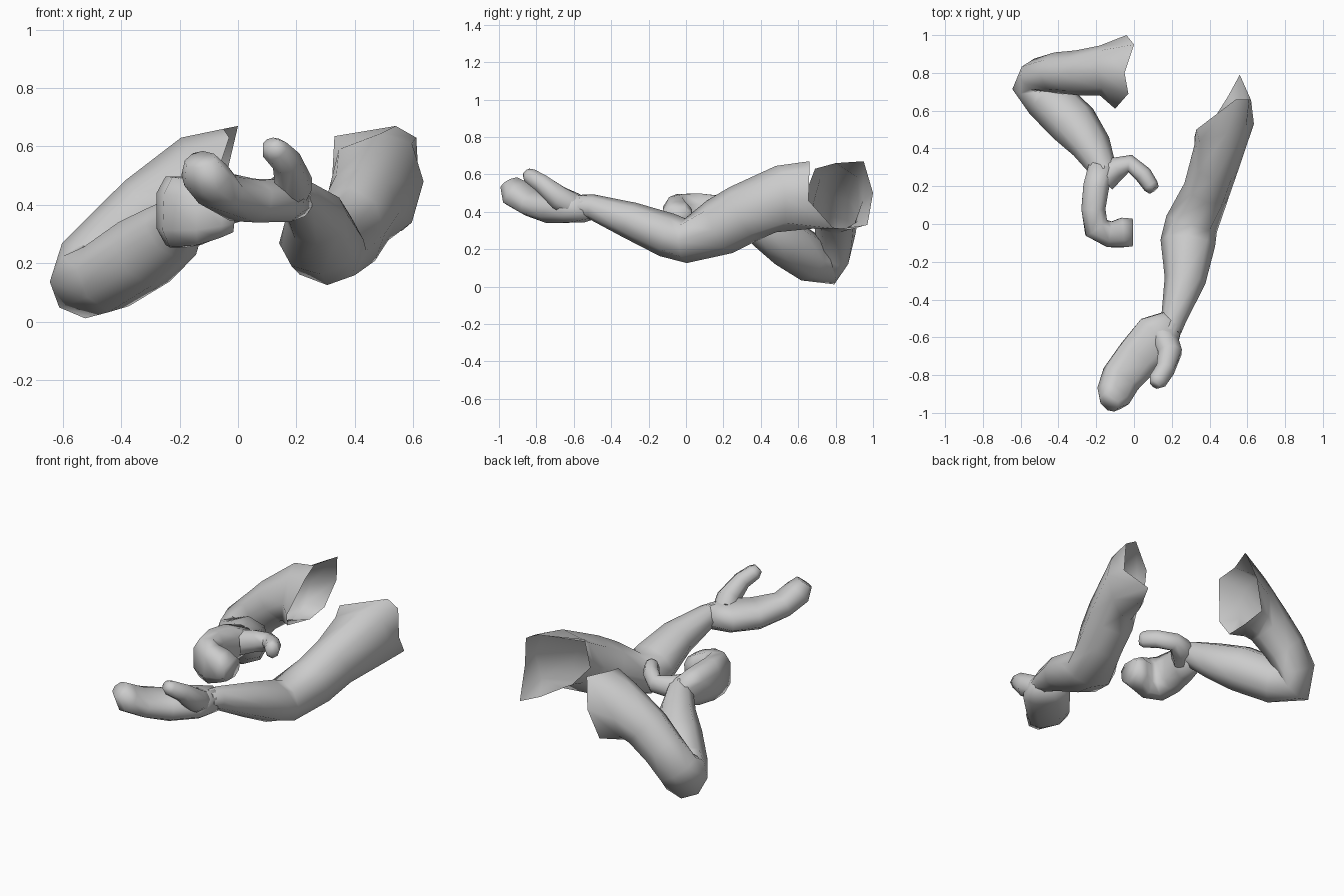
import bpy, math
from mathutils import Vector

SIDES = 8
skin = bpy.data.materials.new("plain_grey")
skin.diffuse_color = (0.6, 0.6, 0.6, 1)


def soft(v, power):
    return math.copysign(abs(v) ** power, v)


def loft(name, rings, hint, rim=None, power=1.0, phase=0.0):
    """Tube through rings (x, y, z, half size along hint, half size across, tilt of hint).
    Rim rows are put before the first ring as an open ragged end; power under 1 squares the section."""
    cs = [Vector(r[:3]) for r in rings]
    verts, faces = [], []
    if rim:
        verts += rim
    for i, r in enumerate(rings):
        before = (cs[i] - cs[i - 1]).normalized() if i else Vector()
        after = (cs[i + 1] - cs[i]).normalized() if i + 1 < len(cs) else Vector()
        t = (before + after).normalized()
        side = Vector(hint) + Vector((0, 0, r[5] if len(r) > 5 else 0))
        side = (side - t * side.dot(t)).normalized()
        up = t.cross(side)
        for k in range(SIDES):
            a = math.tau * (k + phase) / SIDES
            verts.append(cs[i] + 1.04 * (side * r[3] * soft(math.cos(a), power)
                                         + up * r[4] * soft(math.sin(a), power)))
    n = len(verts) // SIDES
    for i in range(n - 1):
        for k in range(SIDES):
            j = (k + 1) % SIDES
            faces.append((i * SIDES + k, i * SIDES + j, (i + 1) * SIDES + j, (i + 1) * SIDES + k))
    if not rim:
        faces.append(tuple(reversed(range(SIDES))))
    faces.append(tuple(range((n - 1) * SIDES, n * SIDES)))
    me = bpy.data.meshes.new(name)
    me.from_pydata([tuple(v) for v in verts], [], faces)
    me.materials.append(skin)
    ob = bpy.data.objects.new(name, me)
    bpy.context.collection.objects.link(ob)
    bpy.ops.object.select_all(action='DESELECT')
    ob.select_set(True)
    bpy.context.view_layer.objects.active = ob
    bpy.ops.object.shade_smooth_by_angle(angle=math.radians(75))
    return ob


# Outstretched arm, open at the shoulder
loft("outstretched_arm", [
    (0.425, 0.31, 0.39, 0.125, 0.155),
    (0.385, 0.18, 0.32, 0.12, 0.15),
    (0.305, 0.0, 0.245, 0.135, 0.115),
    (0.285, -0.10, 0.275, 0.14, 0.115),
    (0.27, -0.30, 0.355, 0.105, 0.095),
    (0.21, -0.50, 0.425, 0.065, 0.065),
    (0.19, -0.56, 0.43, 0.06, 0.06)], (1, 0, 0),
    rim=[(0.62, 0.655, 0.46), (0.61, 0.66, 0.63), (0.54, 0.66, 0.67), (0.33, 0.50, 0.635),
         (0.32, 0.46, 0.45), (0.40, 0.52, 0.35), (0.50, 0.68, 0.31), (0.56, 0.79, 0.31),
         # second row behind the ragged edge
         (0.635, 0.53, 0.48), (0.595, 0.52, 0.61), (0.49, 0.48, 0.645), (0.345, 0.44, 0.59),
         (0.32, 0.42, 0.45), (0.385, 0.43, 0.33), (0.495, 0.48, 0.29), (0.595, 0.53, 0.34)])

# Cupped hand with the palm up, finger side raised
loft("outstretched_hand", [
    (0.205, -0.51, 0.425, 0.065, 0.065),
    (0.13, -0.59, 0.415, 0.13, 0.075),
    (0.025, -0.705, 0.415, 0.12, 0.075, -0.05),
    (-0.07, -0.82, 0.45, 0.105, 0.065, -0.25),
    (-0.11, -0.91, 0.50, 0.09, 0.07, -0.35),
    (-0.13, -0.945, 0.555, 0.055, 0.045, -0.3)], (0.78, -0.62, 0), power=0.8, phase=0.5)
loft("outstretched_thumb", [
    (0.155, -0.59, 0.43, 0.075, 0.065),
    (0.19, -0.68, 0.475, 0.065, 0.065),
    (0.165, -0.77, 0.55, 0.05, 0.05),
    (0.125, -0.83, 0.59, 0.048, 0.042),
    (0.11, -0.85, 0.61, 0.03, 0.025)], (0.78, -0.62, 0))

# Bent arm, open at the shoulder, folding sharply at the elbow
loft("bent_arm", [
    (-0.30, 0.80, 0.38, 0.13, 0.115),
    (-0.41, 0.80, 0.285, 0.12, 0.105),
    (-0.495, 0.79, 0.19, 0.13, 0.09),
    (-0.515, 0.745, 0.135, 0.13, 0.125),
    (-0.45, 0.66, 0.155, 0.125, 0.125),
    (-0.32, 0.53, 0.24, 0.13, 0.125),
    (-0.225, 0.41, 0.31, 0.11, 0.095),
    (-0.175, 0.31, 0.37, 0.075, 0.075),
    (-0.16, 0.27, 0.385, 0.065, 0.07)], (-0.67, -0.10, 0.74),
    rim=[(-0.05, 0.80, 0.66), (0.0, 0.95, 0.67), (-0.04, 1.0, 0.50), (-0.10, 0.97, 0.33),
         (-0.10, 0.83, 0.31), (-0.13, 0.66, 0.33), (-0.10, 0.61, 0.42), (-0.03, 0.69, 0.63),
         # second row behind the ragged edge
         (-0.195, 0.82, 0.63), (-0.17, 0.92, 0.58), (-0.18, 0.945, 0.46), (-0.19, 0.92, 0.35),
         (-0.20, 0.82, 0.29), (-0.20, 0.71, 0.32), (-0.18, 0.68, 0.44), (-0.17, 0.72, 0.585)])

# Upright curled hand
loft("bent_hand", [
    (-0.17, 0.31, 0.375, 0.07, 0.07),
    (-0.20, 0.20, 0.38, 0.105, 0.07),
    (-0.215, 0.08, 0.38, 0.12, 0.065),
    (-0.20, -0.02, 0.375, 0.123, 0.07),
    (-0.13, -0.055, 0.37, 0.11, 0.07),
    (-0.06, -0.045, 0.37, 0.085, 0.08),
    (-0.01, -0.045, 0.365, 0.06, 0.075)], (0, 0, 1), power=0.75, phase=0.5)
loft("bent_thumb", [
    (-0.16, 0.24, 0.38, 0.075, 0.07),
    (-0.09, 0.295, 0.385, 0.062, 0.06),
    (-0.02, 0.32, 0.39, 0.052, 0.045),
    (0.05, 0.26, 0.41, 0.05, 0.045),
    (0.09, 0.20, 0.42, 0.05, 0.04),
    (0.105, 0.18, 0.425, 0.035, 0.03)], (0, 0, 1))
